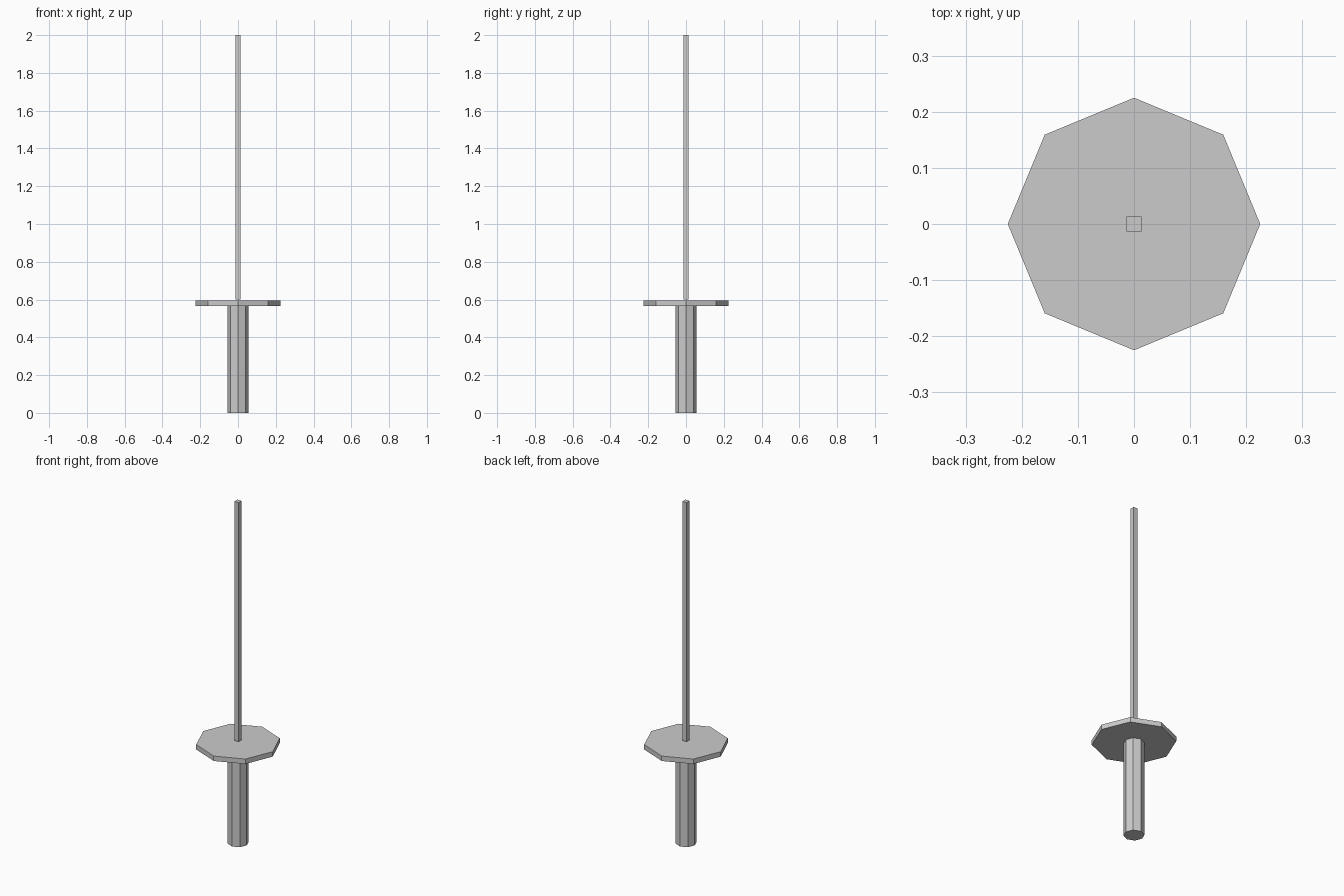
import bpy
from math import pi

if "Cube" in bpy.data.objects:
    bpy.data.objects.remove(bpy.data.objects["Cube"])


def prism(name, sides, radius, z0, z1, turn=0.0):
    """Upright flat-sided prism between two heights."""
    bpy.ops.mesh.primitive_cylinder_add(
        vertices=sides, radius=radius, depth=z1 - z0,
        location=(0, 0, (z0 + z1) / 2), rotation=(0, 0, turn))
    obj = bpy.context.object
    obj.name = name
    return obj


# Octagonal grip
prism("grip", 8, 0.056, 0.0, 0.565)

# Octagonal hand guard
prism("hand_guard", 8, 0.225, 0.565, 0.594)

# Thin square blade, sides facing the axes
prism("blade", 4, 0.0138 * 2 ** 0.5, 0.601, 2.0, pi / 4)
